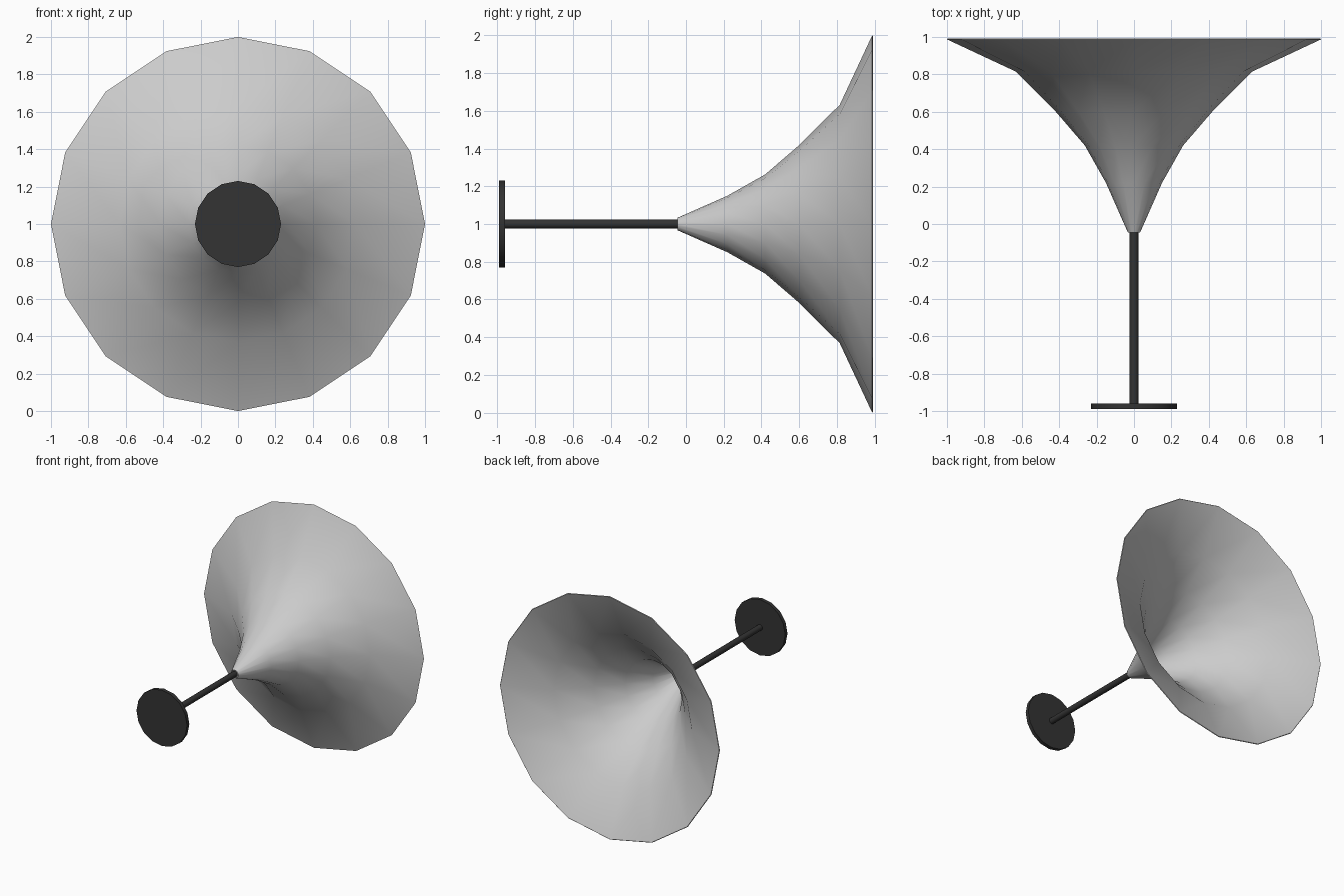
import bpy, bmesh, math

if "Cube" in bpy.data.objects:
    bpy.data.objects.remove(bpy.data.objects["Cube"])

SIDES = 16
CZ = 1.0  # height of the horn axis


def material(name, rgb):
    m = bpy.data.materials.new(name)
    m.diffuse_color = (*rgb, 1)
    m.use_nodes = True
    m.node_tree.nodes["Principled BSDF"].inputs["Base Color"].default_value = m.diffuse_color
    return m


silver = material("light grey", (0.6, 0.6, 0.6))
black = material("near black", (0.033, 0.033, 0.033))


def lathe(name, profile, mat, angle, closed=False):
    """Revolve (radius, y) points around the y axis; open profiles get end caps."""
    bm = bmesh.new()
    rings = []
    for r, y in profile:
        rings.append([bm.verts.new((r * math.sin(2 * math.pi * i / SIDES), y,
                                    CZ + r * math.cos(2 * math.pi * i / SIDES)))
                      for i in range(SIDES)])
    pairs = list(zip(rings, rings[1:]))
    if closed:
        pairs.append((rings[-1], rings[0]))
    for a, b in pairs:
        for i in range(SIDES):
            j = (i + 1) % SIDES
            bm.faces.new((a[i], a[j], b[j], b[i]))
    if not closed:
        bm.faces.new(rings[0])
        bm.faces.new(rings[-1])
    bmesh.ops.recalc_face_normals(bm, faces=bm.faces)
    me = bpy.data.meshes.new(name)
    bm.to_mesh(me)
    bm.free()
    me.materials.append(mat)
    ob = bpy.data.objects.new(name, me)
    bpy.context.collection.objects.link(ob)
    bpy.ops.object.select_all(action='DESELECT')
    ob.select_set(True)
    bpy.context.view_layer.objects.active = ob
    bpy.ops.object.shade_smooth_by_angle(angle=math.radians(angle))
    return ob


# Flared bell: thin shell with an outer and an inner skin
outer = [(0.033, -0.045), (0.15, 0.22), (0.263, 0.42), (0.418, 0.60),
         (0.632, 0.815), (1.0, 0.987)]
inner = [(max(r - 0.004, 0.024), y + 0.004) for r, y in reversed(outer)]
lathe("horn_bell", outer + inner, silver, 50, closed=True)

# Stem and round end plate
lathe("stem", [(0.024, -0.965), (0.024, -0.04)], black, 40)
lathe("end_plate", [(0.23, -0.99), (0.23, -0.96)], black, 40)
